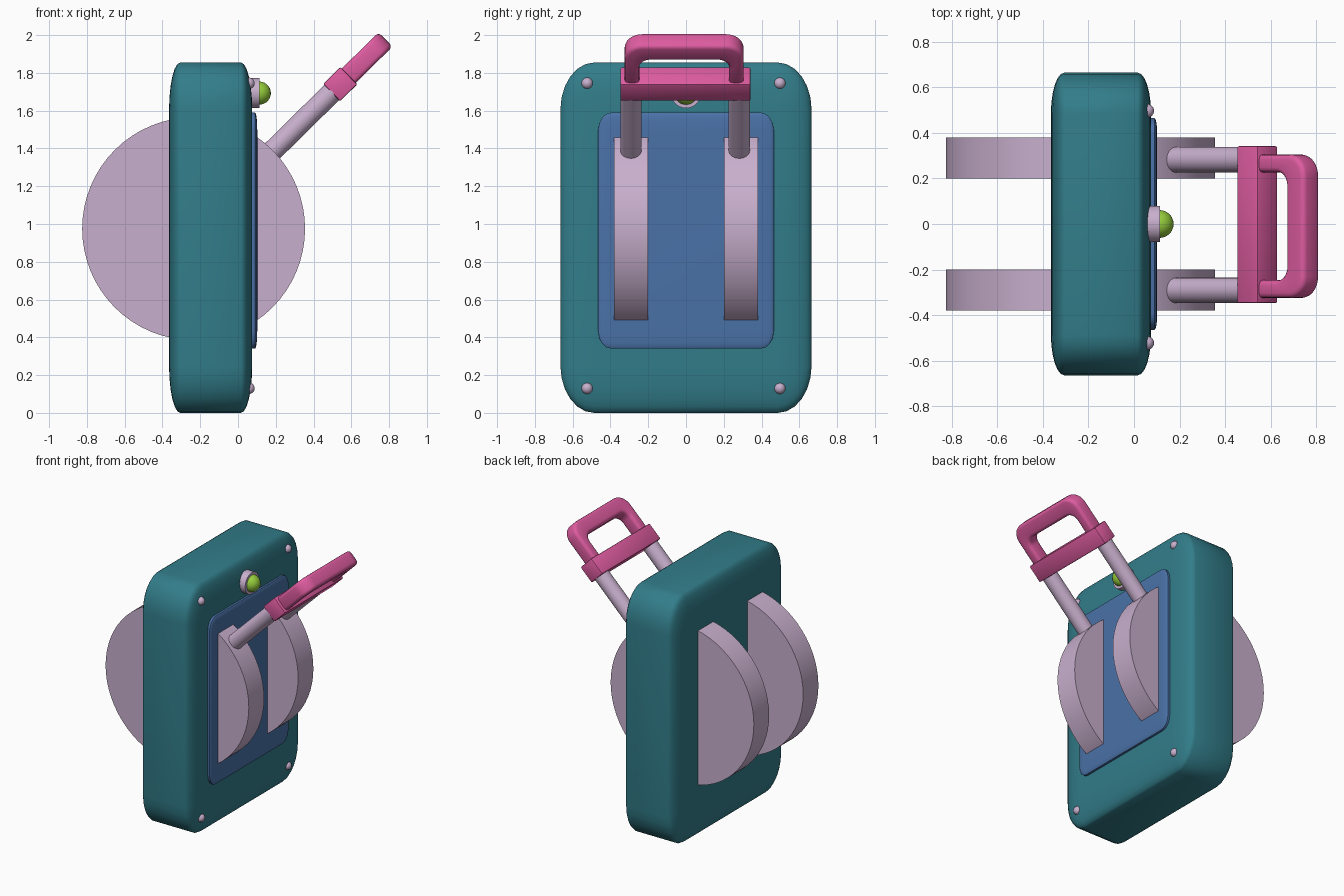
import bpy
import bmesh
from math import radians, cos, sin, pi
from mathutils import Matrix, Vector

if "Cube" in bpy.data.objects:
    bpy.data.objects.remove(bpy.data.objects["Cube"], do_unlink=True)


def material(name, rgb):
    m = bpy.data.materials.new(name)
    m.use_nodes = True
    m.diffuse_color = (*rgb, 1)
    m.node_tree.nodes["Principled BSDF"].inputs["Base Color"].default_value = (*rgb, 1)
    return m


TEAL = material("teal casing", (0.032, 0.205, 0.254))
LILAC = material("lilac metal", (0.578, 0.429, 0.61))
PINK = material("pink grip", (0.73, 0.107, 0.352))
BLUE = material("blue panel", (0.069, 0.168, 0.392))
GREEN = material("green lamp", (0.305, 0.61, 0.045))


def finish(name, bm, mat, matrix=Matrix()):
    """Turn a bmesh into a smooth-shaded object that keeps its sharp edges."""
    bmesh.ops.recalc_face_normals(bm, faces=bm.faces)
    mesh = bpy.data.meshes.new(name)
    bm.to_mesh(mesh)
    bm.free()
    mesh.materials.append(mat)
    ob = bpy.data.objects.new(name, mesh)
    bpy.context.collection.objects.link(ob)
    ob.matrix_world = matrix
    bpy.ops.object.select_all(action='DESELECT')
    ob.select_set(True)
    bpy.context.view_layer.objects.active = ob
    bpy.ops.object.shade_smooth_by_angle(angle=radians(35))
    return ob


def rounded_box(name, low, high, fraction, segments, mat):
    """Unit cube with rounded edges, stretched between two corners."""
    low, high = Vector(low), Vector(high)
    bm = bmesh.new()
    bmesh.ops.create_cube(bm, size=1)
    bmesh.ops.bevel(bm, geom=bm.edges[:], offset=fraction, segments=segments,
                    profile=0.5, affect='EDGES')
    bmesh.ops.scale(bm, vec=high - low, verts=bm.verts)
    bmesh.ops.translate(bm, vec=(low + high) / 2, verts=bm.verts)
    return finish(name, bm, mat)


def cylinder(name, center, axis, radius, length, mat, sides=32):
    bm = bmesh.new()
    bmesh.ops.create_cone(bm, cap_ends=True, segments=sides, radius1=radius,
                          radius2=radius, depth=length)
    turn = Vector(axis).to_track_quat('Z', 'Y').to_matrix().to_4x4()
    return finish(name, bm, mat, Matrix.Translation(center) @ turn)


def ball(name, center, radius, mat):
    bm = bmesh.new()
    bmesh.ops.create_uvsphere(bm, u_segments=24, v_segments=16, radius=radius)
    return finish(name, bm, mat, Matrix.Translation(center))


# Casing and raised front panel
rounded_box("casing", (-0.365, -0.665, 0), (0.075, 0.665, 1.855), 0.135, 6, TEAL)
rounded_box("front_panel", (-0.05, -0.465, 0.34), (0.102, 0.465, 1.59), 0.075, 4, BLUE)

# Lever frame: local x runs outward along the lever, y across it
HUB = Vector((-0.235, 0, 0.975))
tilt = Matrix.Rotation(-radians(44.6), 4, 'Y')
lever = Matrix.Translation(HUB) @ tilt
outward = tilt @ Vector((1, 0, 0))
BAR = 1.09

# Two wheels through the casing, each carrying a rod
for side, sign in (("right", -1), ("left", 1)):
    shift = Vector((0, sign * 0.29, 0))
    cylinder(side + "_wheel", HUB + shift, (0, 1, 0), 0.59, 0.18, LILAC, 64)
    rod_middle = HUB + Vector((0, sign * 0.287 - 0.005, 0)) + outward * 0.8
    cylinder(side + "_rod", rod_middle, outward, 0.056, 0.56, LILAC)

# Square cross bar joining the rods
bm = bmesh.new()
bmesh.ops.create_cube(bm, size=1)
bmesh.ops.scale(bm, vec=(0.128, 0.69, 0.128), verts=bm.verts)
bmesh.ops.bevel(bm, geom=bm.edges[:], offset=0.008, segments=2, profile=0.5,
                affect='EDGES')
finish("cross_bar", bm, PINK, lever @ Matrix.Translation((BAR, -0.003, 0)))


def arch(half_width, reach, radius, steps=8):
    """Open U outline with rounded corners, from one foot to the other."""
    half = [Vector((0.03, half_width, 0))]
    for i in range(steps + 1):
        a = pi / 2 * (1 - i / steps)
        half.append(Vector((reach - radius + radius * cos(a),
                            half_width - radius + radius * sin(a), 0)))
    return half + [Vector((p.x, -p.y, 0)) for p in reversed(half)]


# Looped grip: strip between two arches, thickened and rounded
THICK = 0.106
bm = bmesh.new()
outer = [bm.verts.new(p) for p in arch(0.315, 0.337, 0.095)]
inner = [bm.verts.new(p) for p in arch(0.237, 0.225, 0.06)]
for i in range(len(outer) - 1):
    bm.faces.new((outer[i], outer[i + 1], inner[i + 1], inner[i]))
grown = bmesh.ops.extrude_face_region(bm, geom=bm.faces[:])
bmesh.ops.translate(bm, vec=(0, 0, THICK),
                    verts=[g for g in grown["geom"] if isinstance(g, bmesh.types.BMVert)])
bmesh.ops.translate(bm, vec=(0, 0, -THICK / 2), verts=bm.verts)
bmesh.ops.recalc_face_normals(bm, faces=bm.faces)
rims = [e for e in bm.edges if e.is_manifold and e.calc_face_angle() > 1]
bmesh.ops.bevel(bm, geom=rims, offset=0.022, segments=3, profile=0.5, affect='EDGES')
finish("grip", bm, PINK, lever @ Matrix.Translation((BAR, -0.01, 0)))

# Indicator lamp in its socket
cylinder("lamp_socket", (0.08, 0, 1.693), (1, 0, 0), 0.08, 0.07, LILAC)
ball("lamp", (0.113, 0, 1.693), 0.061, GREEN)

# Corner bolts
for row, z in (("lower", 0.13), ("upper", 1.745)):
    for side, y in (("right", -0.523), ("left", 0.497)):
        ball(f"{row}_{side}_bolt", (0.058, y, z), 0.03, LILAC)
